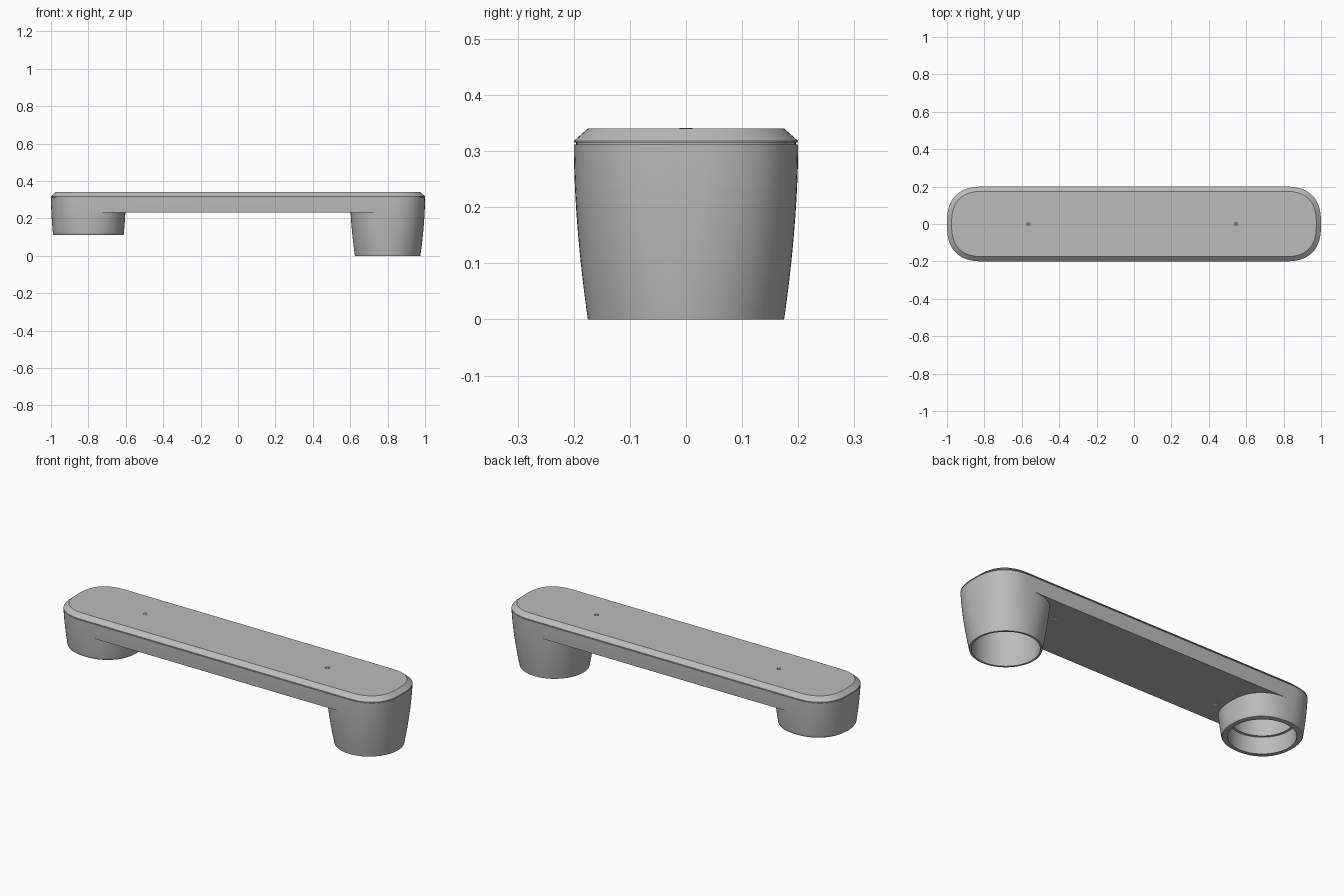
import bpy, bmesh, math

if "Cube" in bpy.data.objects:
    bpy.data.objects.remove(bpy.data.objects["Cube"])

END_X = 0.8      # centre of each rounded end
SEAM_Z = 0.312   # top of the lower shell
ARM_Z = 0.232    # underside of the arm
SEGMENTS = 96


def make_material(name, value):
    mat = bpy.data.materials.new(name)
    mat.use_nodes = True
    colour = (value, value, value, 1)
    mat.diffuse_color = colour
    mat.node_tree.nodes["Principled BSDF"].inputs["Base Color"].default_value = colour
    return mat


grey = make_material("shell_grey", 0.5)
dark = make_material("screw_dark_grey", 0.2)
light = make_material("pin_light_grey", 0.8)


def side_radius(z):
    """Gently bulging side wall, narrowing towards the ground."""
    return 0.2 - 0.025 * (max(SEAM_Z - z, 0) / SEAM_Z) ** 1.8


def squareness(z):
    """Round at the foot, squarer at the top."""
    return 2 + 0.6 * min(z / SEAM_Z, 1)


def ring(bm, radius, z, power, centre=0, stretch=0):
    verts = []
    for i in range(SEGMENTS):
        a = math.tau * (i + 0.5) / SEGMENTS
        c, s = math.cos(a), math.sin(a)
        x = math.copysign(abs(c) ** (2 / power), c)
        y = math.copysign(abs(s) ** (2 / power), s)
        shift = math.copysign(stretch, c)
        verts.append(bm.verts.new((centre + shift + radius * x, radius * y, z)))
    return verts


def loft(name, sections, mat, centre=0, stretch=0, closed=False):
    """Skin a stack of (radius, z, power) rings; closed joins last to first."""
    bm = bmesh.new()
    rings = [ring(bm, r, z, p, centre, stretch) for r, z, p in sections]
    pairs = list(zip(rings, rings[1:]))
    if closed:
        pairs.append((rings[-1], rings[0]))
    else:
        bm.faces.new(rings[0])
        bm.faces.new(rings[-1])
    for a, b in pairs:
        for i in range(SEGMENTS):
            j = (i + 1) % SEGMENTS
            bm.faces.new((a[i], a[j], b[j], b[i]))
    bmesh.ops.recalc_face_normals(bm, faces=bm.faces)
    mesh = bpy.data.meshes.new(name)
    bm.to_mesh(mesh)
    bm.free()
    mesh.materials.append(mat)
    obj = bpy.data.objects.new(name, mesh)
    bpy.context.collection.objects.link(obj)
    return obj


def activate(obj):
    bpy.ops.object.select_all(action="DESELECT")
    obj.select_set(True)
    bpy.context.view_layer.objects.active = obj


def smooth(obj):
    activate(obj)
    bpy.ops.object.shade_smooth_by_angle(angle=math.radians(30))


def wall(z):
    return (side_radius(z), z, squareness(z))


# Arm: lower shell, thin seam groove, and chamfered lid
top_power = squareness(SEAM_Z)
arm_sections = [wall(ARM_Z + (SEAM_Z - ARM_Z) * i / 5) for i in range(6)]
arm_sections += [(r, z, top_power) for r, z in
                 ((0.196, 0.312), (0.196, 0.315), (0.2, 0.315),
                  (0.2, 0.318), (0.175, 0.34))]
arm = loft("arm", arm_sections, grey, stretch=END_X)


# Hollow round cups hanging under both ends
def make_cup(name, centre, foot, rim, bore, ledge):
    steps = 12
    outer = [wall(ARM_Z + (foot + rim - ARM_Z) * i / steps) for i in range(steps + 1)]
    foot_r, power = side_radius(foot), squareness(foot)
    if rim:
        outer += [(foot_r - 0.002, foot + rim * 0.3, power),
                  (foot_r - rim, foot, power)]
    step_z = ARM_Z - 0.03
    inner = [(bore, foot, 2), (bore, step_z, 2), (ledge, step_z, 2), (ledge, ARM_Z, 2)]
    if bore == ledge:
        inner = [inner[0], inner[-1]]
    smooth(loft(name, outer + inner, grey, centre, closed=True))

    # Continue the bore up into the arm
    cutter = loft("bore_cutter", [(ledge, ARM_Z - 0.05, 2), (ledge, 0.295, 2)], grey, centre)
    cutter.hide_render = True
    mod = arm.modifiers.new("bore", "BOOLEAN")
    mod.operation = "DIFFERENCE"
    mod.solver = "EXACT"
    mod.object = cutter
    activate(arm)
    bpy.ops.object.modifier_apply(modifier=mod.name)
    bpy.data.objects.remove(cutter)


make_cup("tall_cup", END_X, 0.0, 0, 0.165, 0.165)
make_cup("short_cup", -END_X, 0.11, 0.007, 0.165, 0.152)
smooth(arm)


# Small round fittings
def disc(name, x, y, z, radius, mat):
    bpy.ops.mesh.primitive_cylinder_add(vertices=20, radius=radius, depth=0.003,
                                        location=(x, y, z))
    obj = bpy.context.object
    obj.name = name
    obj.data.materials.append(mat)


for x, label in ((-0.565, "right"), (0.545, "left")):
    disc("top_screw_" + label, x, 0, 0.34, 0.012, dark)
    for side, y in (("front", -0.065), ("back", 0.065)):
        disc(f"underside_pin_{label}_{side}", x, y, ARM_Z, 0.01, light)
